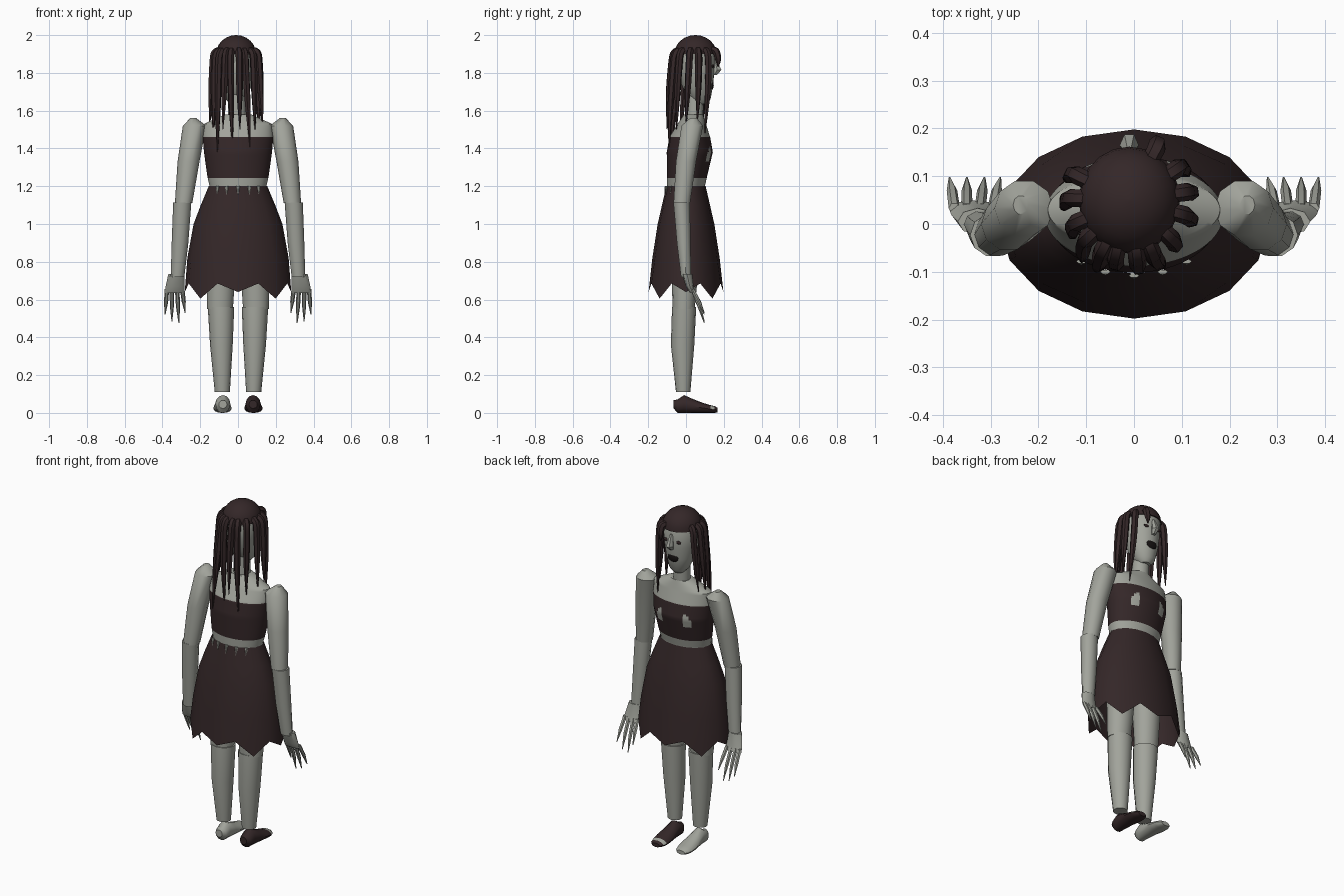
import bpy, bmesh, math
from math import sin, cos, pi, radians


def material(name, rgb):
    m = bpy.data.materials.new(name)
    m.diffuse_color = (*rgb, 1)
    return m


SKIN = material("grey skin", (0.36, 0.37, 0.33))
DARK = material("dark brown", (0.034, 0.020, 0.021))
BLACK = material("black", (0.008, 0.006, 0.006))


def finish(ob, mats, angle=40):
    for m in mats:
        ob.data.materials.append(m)
    bpy.ops.object.select_all(action='DESELECT')
    ob.select_set(True)
    bpy.context.view_layer.objects.active = ob
    bpy.ops.object.shade_smooth_by_angle(angle=radians(angle))
    return ob


def loft(name, rings, n, mats, rule=None, along_y=False, caps=True, hem=None):
    """Skin elliptical rings (cx, cy, cz, r1, r2) stacked along z, or along y."""
    bm = bmesh.new()
    rows = []
    for k, (x, y, z, a, b) in enumerate(rings):
        row = []
        for i in range(n):
            t = 2 * pi * i / n
            if along_y:
                co = (x + a * cos(t), y, max(0, z + b * sin(t)))
            else:
                dz = hem(i) if hem and k == 0 else 0
                co = (x + a * cos(t), y + b * sin(t), z + dz)
            row.append(bm.verts.new(co))
        rows.append(row)
    for r, s in zip(rows, rows[1:]):
        for i in range(n):
            j = (i + 1) % n
            bm.faces.new((r[i], r[j], s[j], s[i]))
    if caps:
        bm.faces.new(rows[0][::-1])
        bm.faces.new(rows[-1])
    bmesh.ops.recalc_face_normals(bm, faces=bm.faces)
    if rule:
        for f in bm.faces:
            f.material_index = rule(f.calc_center_median())
    me = bpy.data.meshes.new(name)
    bm.to_mesh(me)
    bm.free()
    ob = bpy.data.objects.new(name, me)
    bpy.context.collection.objects.link(ob)
    return finish(ob, mats)


def ball(name, loc, scale, mat):
    bpy.ops.mesh.primitive_uv_sphere_add(segments=16, ring_count=10, radius=1, location=loc)
    ob = bpy.context.object
    ob.name = name
    ob.scale = scale
    return finish(ob, [mat])


def refine(rings, steps):
    out = []
    for p, q in zip(rings, rings[1:]):
        out += [tuple(a + (b - a) * k / steps for a, b in zip(p, q)) for k in range(steps)]
    return out + [rings[-1]]


# torso: skin with a torn band of cloth and two oval holes on the +y side
def torso_rule(c):
    if c.y > 0.05 and any(((c.x - s * 0.085) / 0.024) ** 2 + ((c.z - 1.365) / 0.042) ** 2 < 1 for s in (-1, 1)):
        return 0
    return int(1.245 < c.z < 1.462)


loft("torso", refine([(0, 0, 1.08, 0.14, 0.085), (0, 0, 1.2, 0.15, 0.1), (0, 0.005, 1.25, 0.162, 0.106),
                      (0, 0.02, 1.38, 0.18, 0.122), (0, 0.02, 1.46, 0.187, 0.108),
                      (0, 0.03, 1.53, 0.18, 0.075), (0, 0.04, 1.58, 0.07, 0.05)], 8),
     64, [SKIN, DARK], torso_rule)
loft("neck", [(-0.005, 0.045, 1.56, 0.048, 0.045), (-0.01, 0.05, 1.72, 0.045, 0.045)], 16, [SKIN])

# head, cap of hair and face
HX, HY = -0.01, 0.05
loft("head", [(HX, 0.08, 1.635, 0.03, 0.03), (HX, 0.075, 1.66, 0.055, 0.055), (HX, 0.06, 1.73, 0.08, 0.082),
              (HX, 0.055, 1.8, 0.092, 0.095), (HX, HY, 1.9, 0.1, 0.105), (HX, HY, 1.96, 0.07, 0.07)], 24, [SKIN])
loft("hair_cap", [(HX, HY, 1.9 + 0.1 * sin(radians(a)), 0.106 * cos(radians(a)), 0.112 * cos(radians(a)))
                  for a in (0, 15, 30, 45, 60, 75, 88)], 20, [DARK])
loft("nose", [(HX, 0.15, 1.79, 0.012, 0.015), (HX, 0.165, 1.815, 0.02, 0.026), (HX, 0.15, 1.88, 0.008, 0.01)],
     6, [SKIN])
ball("mouth", (HX, 0.135, 1.735), (0.034, 0.012, 0.026), BLACK)
for s in (-1, 1):
    ball("eye", (HX + s * 0.04, 0.142, 1.835), (0.018, 0.006, 0.009), DARK)

# hanging locks: start angle, tip x, y, z
LOCKS = [(155, -0.145, 0.09, 1.55), (178, -0.15, 0.03, 1.52), (203, -0.13, -0.03, 1.46), (222, -0.11, -0.08, 1.38),
         (242, -0.08, -0.1, 1.5), (256, -0.03, -0.085, 1.42), (278, 0.01, -0.1, 1.5), (294, 0.065, -0.09, 1.4),
         (318, 0.09, -0.05, 1.5), (345, 0.13, 0.0, 1.52), (8, 0.13, 0.06, 1.54), (33, 0.115, 0.1, 1.48),
         (62, 0.045, 0.17, 1.83)]
for ang, tx, ty, tz in LOCKS:
    c, s = cos(radians(ang)), sin(radians(ang))
    drop = 1.92 - tz
    pts = [(HX + 0.08 * c, HY + 0.08 * s, 1.92, 0.9), (HX + 0.118 * c, HY + 0.118 * s, 1.925, 1),
           (HX + 0.126 * c, HY + 0.13 * s, 1.92 - 0.2 * drop, 1),
           ((HX + 0.126 * c + tx) / 2, (HY + 0.14 * s + ty) / 2, 1.92 - 0.6 * drop, 0.9), (tx, ty, tz, 0.1)]
    cu = bpy.data.curves.new("lock", 'CURVE')
    cu.dimensions = '3D'
    cu.bevel_depth = 0.019
    cu.bevel_resolution = 1
    cu.resolution_u = 5
    cu.use_fill_caps = True
    sp = cu.splines.new('NURBS')
    sp.points.add(len(pts) - 1)
    for p, (x, y, z, r) in zip(sp.points, pts):
        p.co = (x, y, z, 1)
        p.radius = r
    sp.use_endpoint_u = True
    sp.order_u = 3
    ob = bpy.data.objects.new("hair_lock", cu)
    bpy.context.collection.objects.link(ob)
    bpy.ops.object.select_all(action='DESELECT')
    ob.select_set(True)
    bpy.context.view_layer.objects.active = ob
    bpy.ops.object.convert(target='MESH')
    finish(bpy.context.object, [DARK])

# skirt with a ragged hem, and bare slits under the waist on the -y side
loft("skirt", [(0, 0, 0.65, 0.282, 0.198), (0, 0, 0.82, 0.268, 0.178), (0, 0, 1.0, 0.235, 0.15),
               (0, 0, 1.1, 0.197, 0.127), (0, 0, 1.2, 0.155, 0.104)], 16, [DARK], caps=False,
     hem=lambda i: 0.035 if i % 2 else (-0.045 if i % 4 == 2 else -0.01))
for x in (-0.11, -0.06, 0, 0.06, 0.11):
    y = -math.sqrt(1 - (x / 0.16) ** 2) * 0.108
    loft("waist_slit", [(x, y - 0.006, 1.155, 0.001, 0.001), (x, y, 1.202, 0.011, 0.005)], 6, [SKIN])

for s in (-1, 1):
    # arm
    loft("upper_arm", [(s * 0.288, -0.022, 1.11, 0.046, 0.046), (s * 0.262, 0.0, 1.33, 0.058, 0.056),
                       (s * 0.23, 0.033, 1.52, 0.062, 0.06), (s * 0.237, 0.04, 1.56, 0.016, 0.02)], 10, [SKIN])
    loft("forearm", [(s * 0.32, 0.0, 0.72, 0.036, 0.028), (s * 0.307, -0.012, 0.9, 0.044, 0.038),
                     (s * 0.295, -0.023, 1.115, 0.048, 0.046)], 10, [SKIN])
    loft("palm", [(s * 0.336, 0.035, 0.635, 0.052, 0.014), (s * 0.333, 0.02, 0.67, 0.05, 0.02),
                  (s * 0.327, 0.005, 0.735, 0.042, 0.028)], 8, [SKIN])
    # clawed fingers: base x, tip x, tip z
    for bx, tx, tz in ((0.295, 0.28, 0.53), (0.322, 0.313, 0.475), (0.35, 0.35, 0.485), (0.376, 0.386, 0.52)):
        mid = (bx + tx) / 2
        loft("finger", [(s * tx, 0.097, tz, 0.002, 0.002), (s * mid, 0.07, (tz + 0.65) / 2, 0.011, 0.011),
                        (s * bx, 0.033, 0.655, 0.012, 0.012)], 6, [SKIN])
    # leg
    loft("thigh", [(s * 0.095, -0.012, 0.55, 0.068, 0.058), (s * 0.09, -0.005, 0.8, 0.08, 0.075),
                   (s * 0.075, 0, 1.1, 0.075, 0.08)], 16, [SKIN])
    loft("shin", [(s * 0.083, -0.015, 0.11, 0.04, 0.038), (s * 0.088, -0.018, 0.36, 0.06, 0.062),
                  (s * 0.09, -0.01, 0.56, 0.07, 0.064)], 16, [SKIN])
    # foot: the +x one wears a shoe torn open at the toes
    foot = [(s * 0.08, -0.065, 0.045, 0.022, 0.022), (s * 0.08, -0.045, 0.035, 0.036, 0.036),
            (s * 0.08, -0.01, 0.046, 0.04, 0.048), (s * 0.081, 0.04, 0.035, 0.044, 0.037),
            (s * 0.082, 0.09, 0.026, 0.049, 0.027), (s * 0.082, 0.13, 0.02, 0.047, 0.021),
            (s * 0.082, 0.152, 0.018, 0.04, 0.018), (s * 0.082, 0.167, 0.015, 0.026, 0.012)]
    if s > 0:
        loft("shoe", foot, 12, [DARK, SKIN], lambda c: int(0.13 < c.y < 0.155 and c.z > 0.015), along_y=True)
    else:
        loft("bare_foot", foot, 12, [SKIN], along_y=True)
